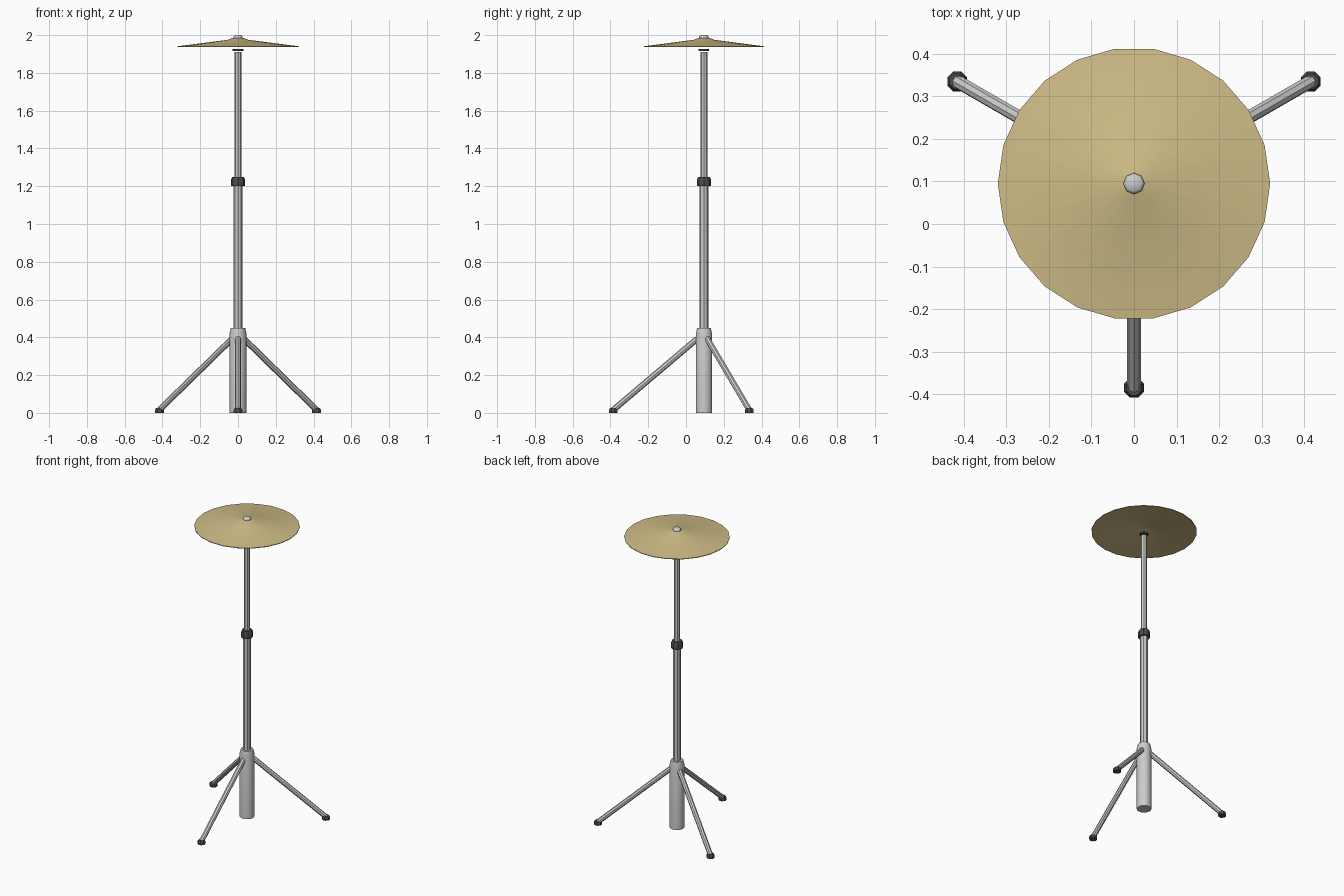
import bpy, bmesh
from math import sin, cos, pi, radians
from mathutils import Vector

if "Cube" in bpy.data.objects:
    bpy.data.objects.remove(bpy.data.objects["Cube"])

AXIS = Vector((0, 0.095, 0))


def material(name, rgb):
    m = bpy.data.materials.new(name)
    m.diffuse_color = (*rgb, 1)
    m.use_nodes = True
    m.node_tree.nodes["Principled BSDF"].inputs["Base Color"].default_value = m.diffuse_color
    return m


brass = material("brass", (0.62, 0.50, 0.24))
dark = material("dark_rubber", (0.07, 0.07, 0.075))


def lathe(name, profile, sides, base=AXIS, direction=(0, 0, 1), mat=None,
          smooth=30, turn=0.0):
    """Spin (radius, height) points round a line; radius 0 makes a pole."""
    bm = bmesh.new()
    rot = Vector((0, 0, 1)).rotation_difference(Vector(direction)).to_matrix()
    rings = []
    for r, h in profile:
        n = sides if r > 0 else 1
        rings.append([bm.verts.new(base + rot @ Vector((
            r * cos(turn + 2 * pi * i / sides),
            r * sin(turn + 2 * pi * i / sides), h))) for i in range(n)])
    for a, b in zip(rings, rings[1:]):
        for i in range(sides):
            j = (i + 1) % sides
            quad = [a[i % len(a)], a[j % len(a)], b[j % len(b)], b[i % len(b)]]
            bm.faces.new(list(dict.fromkeys(quad)))
    if len(rings[0]) > 1:
        bm.faces.new(rings[0][::-1])
    if len(rings[-1]) > 1:
        bm.faces.new(rings[-1])
    bmesh.ops.recalc_face_normals(bm, faces=bm.faces)
    mesh = bpy.data.meshes.new(name)
    bm.to_mesh(mesh)
    bm.free()
    ob = bpy.data.objects.new(name, mesh)
    bpy.context.collection.objects.link(ob)
    if mat:
        mesh.materials.append(mat)
    bpy.ops.object.select_all(action='DESELECT')
    ob.select_set(True)
    bpy.context.view_layer.objects.active = ob
    bpy.ops.object.shade_smooth_by_angle(angle=radians(smooth))
    return ob


# Telescoping stand
lathe("base_tube", [(0.045, 0), (0.045, 0.42), (0.038, 0.45)], 10, smooth=40)
lathe("lower_pole", [(0.024, 0.44), (0.024, 1.21)], 8)
lathe("height_collar", [(0.037, 1.2), (0.037, 1.235), (0.031, 1.248)], 8, mat=dark)
lathe("upper_pole", [(0.019, 1.24), (0.019, 1.91)], 8)

# Washer, cymbal shell and top nut
lathe("washer", [(0.028, 1.917), (0.028, 1.926)], 8, mat=dark)
lathe("cymbal", [(0, 1.978), (0.03, 1.975), (0.055, 1.968), (0.32, 1.937),
                 (0.32, 1.941), (0.055, 1.975), (0.03, 1.985), (0, 1.987)],
      22, mat=brass)
lathe("top_nut", [(0.025, 1.982), (0.025, 1.994), (0.018, 2.0)], 8, smooth=50)

# Three splayed legs with rubber feet
for i in range(3):
    a = radians(-90 + 120 * i)
    out = Vector((cos(a), sin(a), 0))
    top = AXIS + out * 0.035 + Vector((0, 0, 0.393))
    foot = AXIS + out * 0.48
    end = foot + Vector((0, 0, 0.016))
    lathe(f"leg_{i + 1}", [(0.016, 0), (0.016, (end - top).length)], 8,
          base=top, direction=end - top)
    lathe(f"foot_{i + 1}", [(0.025, 0), (0.025, 0.016), (0.019, 0.026)], 8,
          base=foot, mat=dark, turn=pi / 8)
